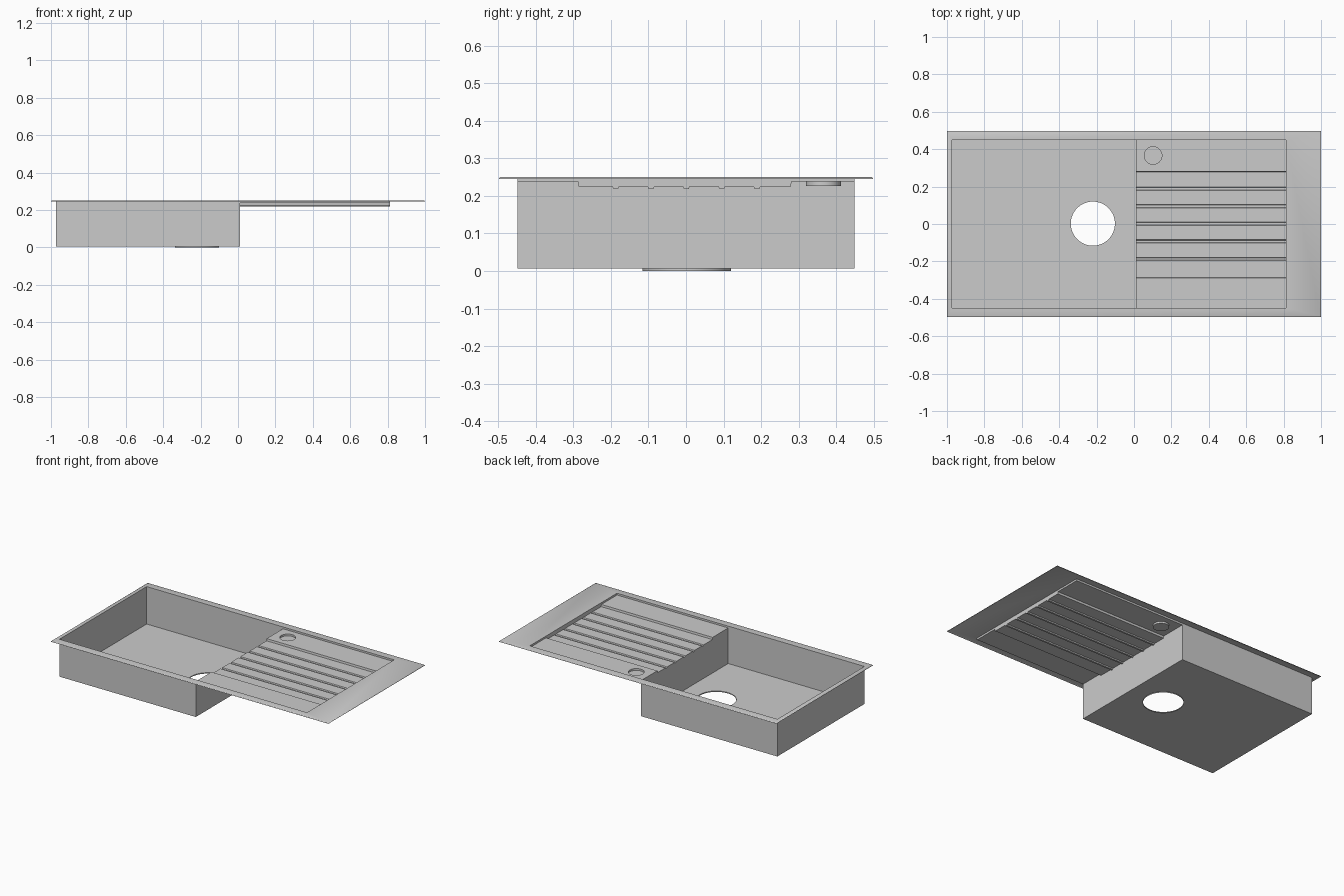
import bpy, bmesh, math
from mathutils import Vector

if "Cube" in bpy.data.objects:
    bpy.data.objects.remove(bpy.data.objects["Cube"])

XL, XM, XR, Y = -0.973, 0.01, 0.812, 0.449   # bowl left, divider, board end, half depth
TOP, BOARD, TRAY, GROOVE, FLOOR = 0.25, 0.238, 0.2245, 0.218, 0.006


def finish(name, bm, angle=None):
    bmesh.ops.remove_doubles(bm, verts=bm.verts, dist=1e-5)
    me = bpy.data.meshes.new(name)
    bm.to_mesh(me)
    bm.free()
    ob = bpy.data.objects.new(name, me)
    bpy.context.collection.objects.link(ob)
    if angle:
        bpy.context.view_layer.objects.active = ob
        ob.select_set(True)
        bpy.ops.object.shade_smooth_by_angle(angle=math.radians(angle))
        ob.select_set(False)
    return ob


def face(bm, pts, facing):
    f = bm.faces.new([bm.verts.new(p) for p in pts])
    f.normal_update()
    if f.normal.dot(Vector(facing)) < 0:
        f.normal_flip()


def rect(x0, x1, y0, y1, z):
    return [(x0, y0, z), (x1, y0, z), (x1, y1, z), (x0, y1, z)]


def strip(bm, a, b, closed=True):
    n = len(a)
    va, vb = [bm.verts.new(p) for p in a], [bm.verts.new(p) for p in b]
    for i in range(n if closed else n - 1):
        j = (i + 1) % n
        bm.faces.new((va[i], va[j], vb[j], vb[i]))


def circle(cx, cy, z, r, n=48):
    return [(cx + r * math.cos(math.tau * i / n), cy + r * math.sin(math.tau * i / n), z)
            for i in range(n)]


def plate_with_hole(bm, outer, hole):
    edges = []
    for pts in (outer, hole):
        vs = [bm.verts.new(p) for p in pts]
        edges += [bm.edges.new((vs[i], vs[i - 1])) for i in range(len(vs))]
    bmesh.ops.triangle_fill(bm, edges=edges, use_beauty=True, normal=(0, 0, 1))


# Cross-section of the draining board: raised borders, tray and five grooves
profile = [(-Y, BOARD), (-0.288, BOARD), (-0.286, TRAY)]
for i in range(5):
    c = 0.001 + (i - 2) * 0.094
    profile += [(c - 0.009, TRAY), (c - 0.006, GROOVE), (c + 0.006, GROOVE), (c + 0.009, TRAY)]
profile += [(0.279, TRAY), (0.281, BOARD), (Y, BOARD)]

# Rim: flat flange with a softly rolled outer edge
bm = bmesh.new()
loops = [rect(-1, 1, -0.498, 0.498, 0.245), rect(-0.999, 0.999, -0.497, 0.497, 0.2485),
         rect(-0.996, 0.996, -0.494, 0.494, TOP), rect(XL, XR, -Y, Y, TOP)]
for a, b in zip(loops, loops[1:]):
    strip(bm, a, b)
finish("rim", bm, 75)

# Bowl: three full walls, a divider following the board profile, floor with drain
bm = bmesh.new()
for s in (-1, 1):
    face(bm, [(XL, s * Y, FLOOR), (XM, s * Y, FLOOR), (XM, s * Y, TOP), (XL, s * Y, TOP)], (0, -s, 0))
face(bm, [(XL, -Y, FLOOR), (XL, Y, FLOOR), (XL, Y, TOP), (XL, -Y, TOP)], (1, 0, 0))
strip(bm, [(XM, y, FLOOR) for y, z in profile], [(XM, y, z) for y, z in profile], False)
drain = circle(-0.22, 0.002, FLOOR, 0.118, 64)
plate_with_hole(bm, rect(XL, XM, -Y, Y, FLOOR), drain)
# Drain lip
strip(bm, [(x, y, 0.0) for x, y, z in drain], drain)
finish("bowl", bm, 30)

# Draining board: swept profile, end wall and side walls
bm = bmesh.new()
sweep = profile[:-1]
strip(bm, [(XM, y, z) for y, z in sweep], [(XR, y, z) for y, z in sweep], False)
strip(bm, [(XR, y, z) for y, z in profile], [(XR, y, TOP) for y, z in profile], False)
for s in (-1, 1):
    face(bm, [(XM, s * Y, BOARD), (XR, s * Y, BOARD), (XR, s * Y, TOP), (XM, s * Y, TOP)], (0, -s, 0))
# Tap recess in the back border
tap = circle(0.102, 0.366, BOARD, 0.047)
plate_with_hole(bm, rect(XM, XR, 0.281, Y, BOARD), tap)
low = [(x, y, 0.226) for x, y, z in tap]
strip(bm, low, tap)
face(bm, low, (0, 0, 1))
for f in bm.faces:
    f.normal_update()
    if f.normal.z < -0.1:
        f.normal_flip()
finish("draining_board", bm, 30)
